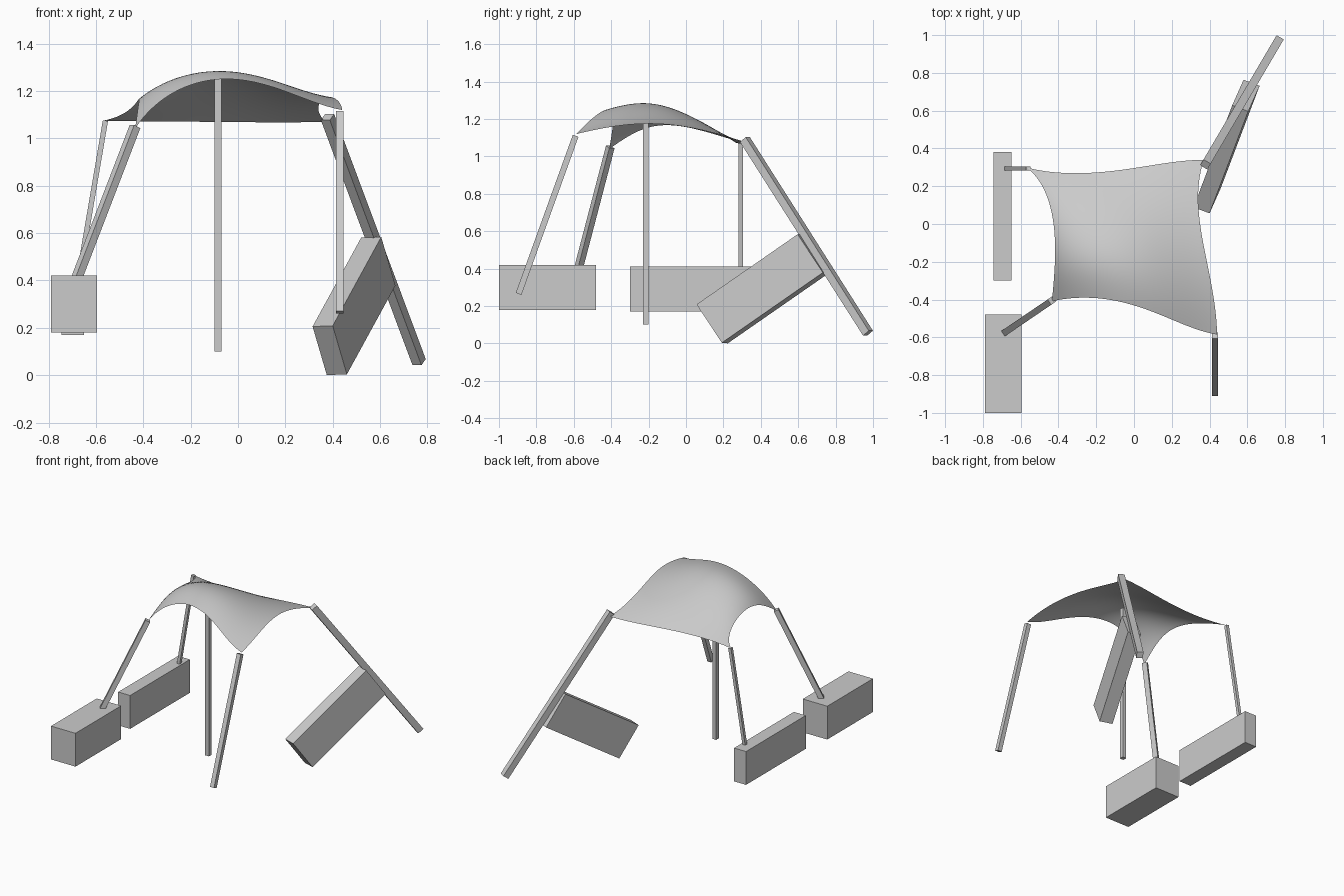
import bpy
from mathutils import Vector, Matrix

cube = bpy.data.objects.get("Cube")
if cube:
    bpy.data.objects.remove(cube, do_unlink=True)

grey = bpy.data.materials.new("plain grey")
grey.use_nodes = True
colour = (0.6, 0.6, 0.6, 1)
grey.diffuse_color = colour
grey.node_tree.nodes["Principled BSDF"].inputs["Base Color"].default_value = colour


def block(name, centre, *edges):
    """Box spanned by three edge vectors around a centre."""
    bpy.ops.mesh.primitive_cube_add(size=1)
    obj = bpy.context.object
    obj.name = name
    m = Matrix([Vector(e) for e in edges]).transposed()
    if m.determinant() < 0:
        m = Matrix([Vector(e) for e in (edges[1], edges[0], edges[2])]).transposed()
    obj.data.transform(Matrix.Translation(centre) @ m.to_4x4())
    obj.data.materials.append(grey)
    return obj


def pole(name, top, foot, width):
    """Square pole between two points, one pair of sides kept upright."""
    top, foot = Vector(top), Vector(foot)
    axis = top - foot
    side = axis.cross((0, 0, 1))
    side = side.normalized() if side.length > 0.001 else Vector((1, 0, 0))
    other = axis.cross(side).normalized()
    block(name, (top + foot) / 2, side * width, other * width, axis)


# Anchor boxes
block("front_anchor_box", (-0.692, -0.74, 0.3), (0.195, 0, 0), (0, 0.52, 0), (0, 0, 0.24))
block("back_anchor_box", (-0.697, 0.04, 0.29), (0.095, 0, 0), (0, 0.68, 0), (0, 0, 0.24))
block("tilted_box", (0.49, 0.41, 0.292),
      (0.205, 0.54, 0.375), (0.06, 0.135, -0.205), (0.085, -0.032, 0.003))

# Poles
pole("front_right_pole", (-0.435, -0.405, 1.05), (-0.685, -0.575, 0.4), 0.034)
pole("back_right_pole", (-0.56, 0.293, 1.075), (-0.675, 0.293, 0.4), 0.022)
pole("centre_pole", (-0.085, -0.215, 1.25), (-0.085, -0.215, 0.1), 0.03)
pole("front_left_pole", (0.43, -0.59, 1.11), (0.43, -0.895, 0.265), 0.032)
pole("back_left_pole", (0.378, 0.315, 1.09), (0.765, 0.973, 0.055), 0.044)

# Canopy edges, each through evenly spaced points
front = [(-.435, -.41, 1.04), (-.25, -.39, 1.205), (-.02, -.425, 1.25), (.21, -.51, 1.195), (.44, -.585, 1.12)]
back = [(-.57, .3, 1.075), (-.36, .27, 1.072), (-.12, .28, 1.07), (.12, .315, 1.068), (.37, .34, 1.07)]
right = [front[0], (-.42, -.23, 1.145), (-.42, -.06, 1.165), (-.455, .13, 1.125), back[0]]
left = [front[-1], (.415, -.35, 1.165), (.37, -.12, 1.172), (.34, .11, 1.135), back[-1]]


def along(points, t):
    """Smooth curve through all the points."""
    total = Vector((0, 0, 0))
    last = len(points) - 1
    for i, p in enumerate(points):
        weight = 1.0
        for j in range(last + 1):
            if j != i:
                weight *= (t * last - j) / (i - j)
        total += Vector(p) * weight
    return total


def canopy_point(u, v):
    """Blend the four edges into a stretched sheet."""
    near = Vector(front[0]).lerp(Vector(front[-1]), u)
    far = Vector(back[0]).lerp(Vector(back[-1]), u)
    return (along(front, u).lerp(along(back, u), v)
            + along(right, v).lerp(along(left, v), u)
            - near.lerp(far, v))


# Canopy sheet
n = 32
verts = [canopy_point(i / n, j / n) for j in range(n + 1) for i in range(n + 1)]
row = n + 1
faces = [(k, k + 1, k + 1 + row, k + row)
         for k in (j * row + i for j in range(n) for i in range(n))]
mesh = bpy.data.meshes.new("canopy")
mesh.from_pydata(verts, [], faces)
mesh.shade_smooth()
mesh.materials.append(grey)
bpy.context.collection.objects.link(bpy.data.objects.new("canopy", mesh))
